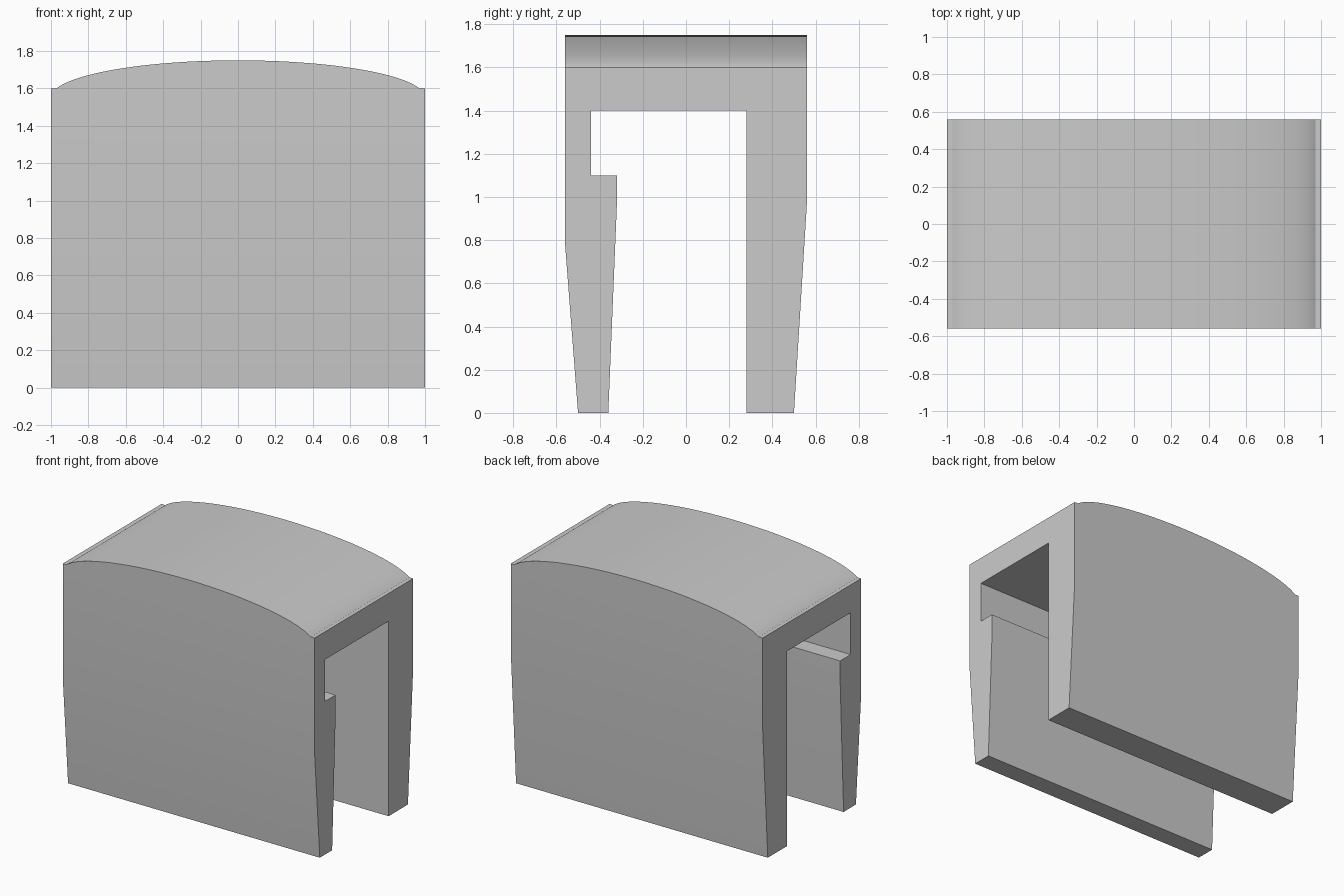
import bpy, bmesh, math
from mathutils import Vector

cube = bpy.data.objects.get("Cube")
if cube:
    bpy.data.objects.remove(cube, do_unlink=True)

grey = bpy.data.materials.new("plain grey")
grey.use_nodes = True
colour = (0.6, 0.6, 0.6, 1)
grey.diffuse_color = colour
grey.node_tree.nodes["Principled BSDF"].inputs["Base Color"].default_value = colour


def prism(name, points, depth):
    """Extrude a closed outline symmetrically about its plane by the depth vector."""
    depth = Vector(depth)
    bm = bmesh.new()
    face = bm.faces.new([bm.verts.new(Vector(p) - depth / 2) for p in points])
    ext = bmesh.ops.extrude_face_region(bm, geom=[face])
    moved = [v for v in ext["geom"] if isinstance(v, bmesh.types.BMVert)]
    bmesh.ops.translate(bm, verts=moved, vec=depth)
    bmesh.ops.recalc_face_normals(bm, faces=bm.faces)
    mesh = bpy.data.meshes.new(name)
    bm.to_mesh(mesh)
    bm.free()
    mesh.materials.append(grey)
    obj = bpy.data.objects.new(name, mesh)
    bpy.context.collection.objects.link(obj)
    return obj


# Clip section: tapered legs, hooked front leg, open slot (y, z)
section = [(-0.5, 0), (-0.36, 0), (-0.32, 0.97), (-0.32, 1.1), (-0.44, 1.1),
           (-0.44, 1.4), (0.28, 1.4), (0.28, 0), (0.5, 0), (0.56, 0.97),
           (0.56, 1.9), (-0.56, 1.9), (-0.56, 0.78)]
clip = prism("clip_body", [(0, y, z) for y, z in section], (2.4, 0, 0))

# Front outline: square sides, small shoulders and an elliptical crown (x, z)
steps = 48
start = math.acos(0.97)
angles = [start + (math.pi - 2 * start) * i / steps for i in range(steps + 1)]
crown = [(math.cos(a), 1.552 + 0.198 * math.sin(a)) for a in angles]
outline = [(-1, -0.2), (1, -0.2), (1, 1.6)] + crown + [(-1, 1.6)]
trim = prism("crown_trim", [(x, 0, z) for x, z in outline], (0, 1.6, 0))
trim.hide_render = True

# Trim the clip to the crowned outline
mod = clip.modifiers.new("trim", 'BOOLEAN')
mod.operation = 'INTERSECT'
mod.solver = 'EXACT'
mod.object = trim
bpy.ops.object.select_all(action='DESELECT')
clip.select_set(True)
bpy.context.view_layer.objects.active = clip
bpy.ops.object.modifier_apply(modifier=mod.name)
bpy.data.objects.remove(trim, do_unlink=True)
bpy.ops.object.shade_smooth_by_angle(angle=math.radians(25))
